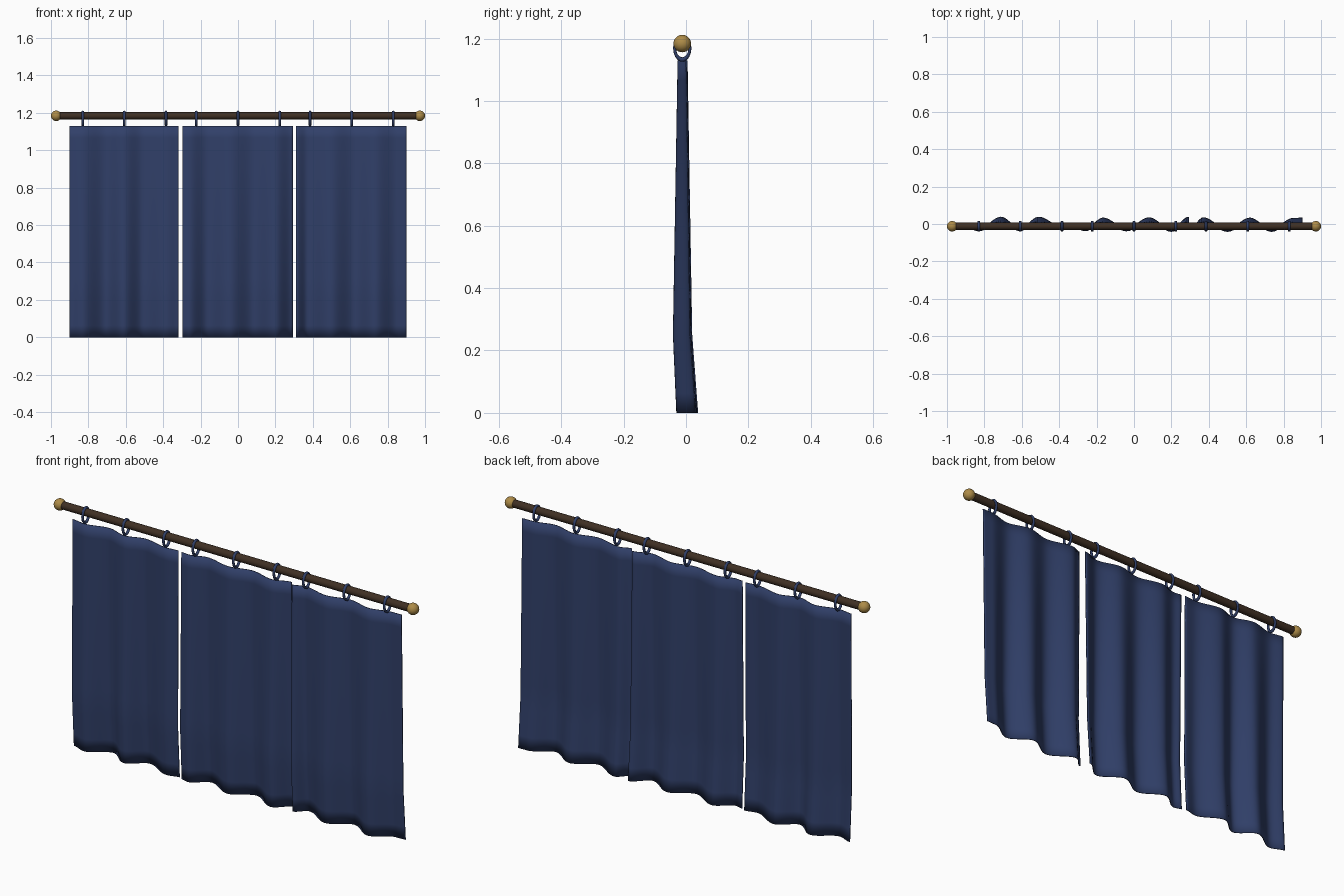
import bpy, bmesh, math

cube = bpy.data.objects.get("Cube")
if cube:
    bpy.data.objects.remove(cube, do_unlink=True)

ROD_Y, ROD_Z = -0.012, 1.184
CLOTH_TOP = 1.13


def material(name, rgb, rough):
    m = bpy.data.materials.new(name)
    m.use_nodes = True
    m.diffuse_color = (*rgb, 1)
    bsdf = m.node_tree.nodes["Principled BSDF"]
    bsdf.inputs["Base Color"].default_value = (*rgb, 1)
    bsdf.inputs["Roughness"].default_value = rough
    return m


navy = material("navy cloth", (0.030, 0.050, 0.140), 0.9)
wood = material("dark wood", (0.050, 0.029, 0.017), 0.6)
brass = material("brass", (0.42, 0.26, 0.065), 0.4)


def finish(name, mat):
    ob = bpy.context.object
    ob.name = name
    ob.data.materials.append(mat)
    bpy.ops.object.shade_smooth_by_angle(angle=math.radians(50))
    return ob


def ease(keys, t):
    """Smooth interpolation through (position, value) pairs."""
    for (a, va), (b, vb) in zip(keys, keys[1:]):
        if t <= b:
            f = max(0, (t - a) / (b - a))
            return va + (vb - va) * f * f * (3 - 2 * f)
    return keys[-1][1]


# Fold depth grows downward; the hem drifts to the back
def fold_depth(z):
    return 0.029 - 0.015 * (z - 0.25) / 0.88 if z > 0.25 else 0.033 - 0.016 * z


def drift(z):
    return -0.011 + 0.015 * max(0, 1 - z / 0.25)


def curtain(name, folds, columns=56, rows=18):
    x0, x1 = folds[0][0], folds[-1][0]
    bm = bmesh.new()
    grid = []
    for r in range(rows + 1):
        z = CLOTH_TOP * r / rows
        row = []
        for c in range(columns + 1):
            x = x0 + (x1 - x0) * c / columns
            row.append(bm.verts.new((x, drift(z) + fold_depth(z) * ease(folds, x), z)))
        grid.append(row)
    for low, high in zip(grid, grid[1:]):
        for c in range(columns):
            bm.faces.new((low[c], low[c + 1], high[c + 1], high[c]))
    mesh = bpy.data.meshes.new(name)
    bm.to_mesh(mesh)
    bm.free()
    ob = bpy.data.objects.new(name, mesh)
    bpy.context.collection.objects.link(ob)
    bpy.ops.object.select_all(action="DESELECT")
    ob.select_set(True)
    bpy.context.view_layer.objects.active = ob
    finish(name, navy)
    solid = ob.modifiers.new("cloth thickness", "SOLIDIFY")
    solid.thickness = 0.004
    solid.offset = 0


# Curtain panels: fold crests (towards the back) and valleys along x
curtain("right_curtain", [(-0.9, -0.2), (-0.83, -0.9), (-0.71, 1), (-0.61, -0.9),
                          (-0.51, 1), (-0.38, -0.7), (-0.317, -0.3)])
curtain("middle_curtain", [(-0.297, -0.6), (-0.26, -0.9), (-0.165, 0.85), (-0.04, -0.9),
                           (0.08, 0.9), (0.2, -1), (0.293, 1)])
curtain("left_curtain", [(0.31, -0.5), (0.37, 0.9), (0.5, -1), (0.62, 0.85),
                         (0.735, -1), (0.85, 0.8), (0.9, 0.85)])

# Rod
bpy.ops.mesh.primitive_cylinder_add(vertices=20, radius=0.019, depth=1.93,
                                    location=(0, ROD_Y, ROD_Z),
                                    rotation=(0, math.pi / 2, 0))
finish("curtain_rod", wood)

# Ball finials
for side, name in ((1, "left_finial"), (-1, "right_finial")):
    bpy.ops.mesh.primitive_uv_sphere_add(segments=24, ring_count=14, radius=0.028,
                                         location=(0.972 * side, ROD_Y, ROD_Z))
    finish(name, brass)

# Oval hanging rings, three for each panel
for i, x in enumerate((-0.83, -0.608, -0.385, -0.223, 0, 0.223, 0.385, 0.608, 0.83)):
    bpy.ops.mesh.primitive_torus_add(major_segments=28, minor_segments=8,
                                     major_radius=0.036, minor_radius=0.007,
                                     location=(x, ROD_Y, 1.169),
                                     rotation=(0, math.pi / 2, 0))
    ring = finish(f"ring_{i + 1}", navy)
    ring.scale = (1, 0.68, 1)
